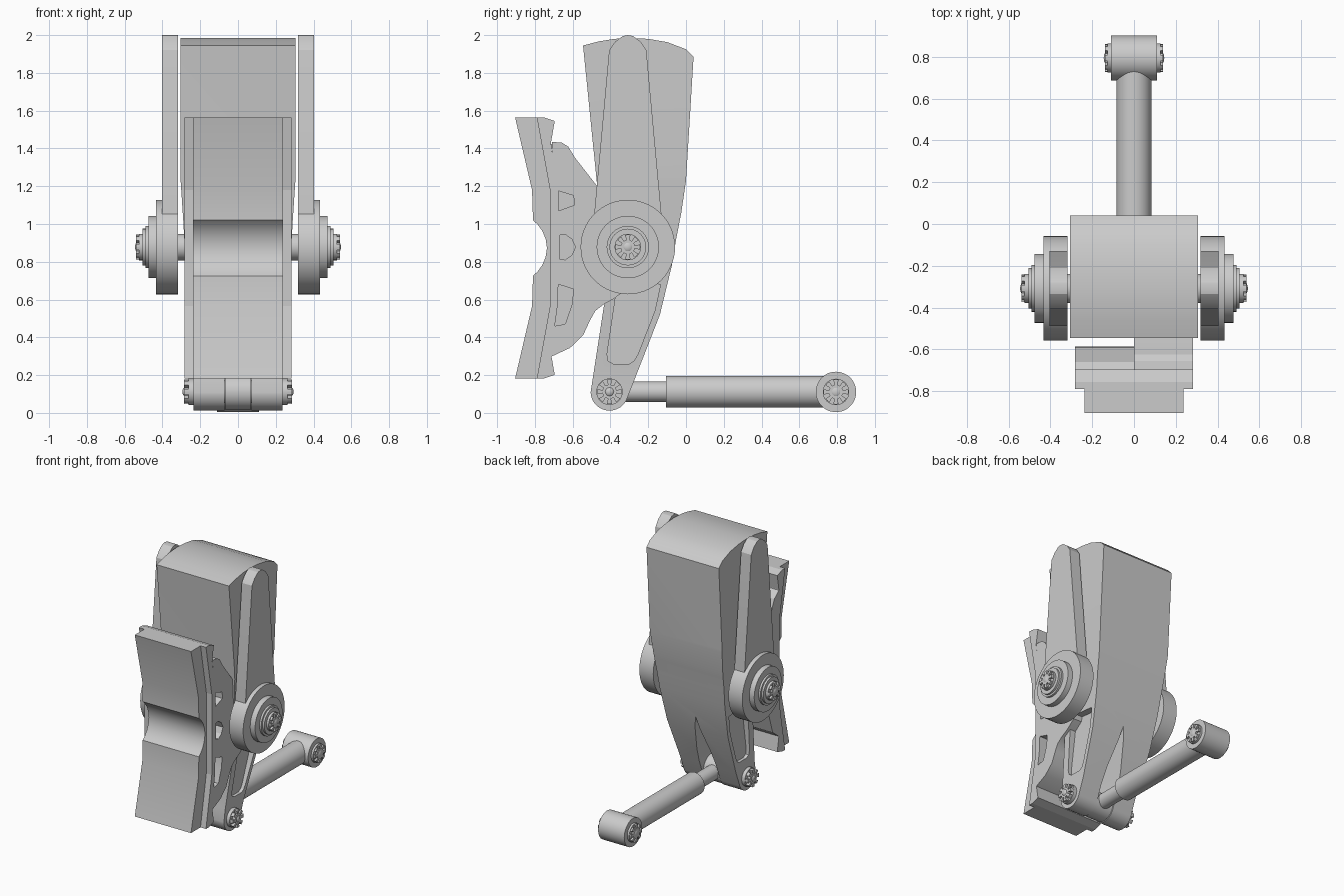
import bpy, bmesh
from math import sin, cos, pi, radians

if "Cube" in bpy.data.objects:
    bpy.data.objects.remove(bpy.data.objects["Cube"])


def finish(name, bm):
    bmesh.ops.recalc_face_normals(bm, faces=bm.faces)
    me = bpy.data.meshes.new(name)
    bm.to_mesh(me)
    bm.free()
    ob = bpy.data.objects.new(name, me)
    bpy.context.collection.objects.link(ob)
    return ob


def activate(ob):
    bpy.ops.object.select_all(action='DESELECT')
    ob.select_set(True)
    bpy.context.view_layer.objects.active = ob


def smooth(ob, angle=32):
    activate(ob)
    bpy.ops.object.shade_smooth_by_angle(angle=radians(angle))
    return ob


def prism(name, pts, a, b, axis='x'):
    """Extrude a (y,z) profile along x, or an (x,z) profile along y."""
    bm = bmesh.new()
    place = (lambda p, d: (d, p[0], p[1])) if axis == 'x' else (lambda p, d: (p[0], d, p[1]))
    f = bm.faces.new([bm.verts.new(place(p, a)) for p in pts])
    r = bmesh.ops.extrude_face_region(bm, geom=[f])
    vec = (b - a, 0, 0) if axis == 'x' else (0, b - a, 0)
    bmesh.ops.translate(bm, vec=vec, verts=[v for v in r['geom'] if isinstance(v, bmesh.types.BMVert)])
    return finish(name, bm)


def circle(cy, cz, r, n=40, a0=0, a1=2 * pi):
    return [(cy + r * cos(a0 + (a1 - a0) * i / n), cz + r * sin(a0 + (a1 - a0) * i / n)) for i in range(n)]


def disc(name, c, r, a, b, n=40):
    return smooth(prism(name, circle(c[0], c[1], r, n), a, b))


def boolean(ob, cutter, op='DIFFERENCE'):
    m = ob.modifiers.new('cut', 'BOOLEAN')
    m.operation, m.object, m.solver = op, cutter, 'EXACT'
    activate(ob)
    bpy.ops.object.modifier_apply(modifier=m.name)
    bpy.data.objects.remove(cutter)


def bolt(name, c, a, b):
    """Slotted nut with a domed pin in the middle, pointing from x=a to x=b."""
    d = b - a
    disc(name + "_base", c, .07, a, a + d * .45, 32)
    lobes = []
    for i in range(8):
        t = i * pi / 4
        for r, o in ((.038, -.2), (.066, -.22), (.066, 0), (.066, .22), (.038, .2)):
            lobes.append((c[0] + r * cos(t + o), c[1] + r * sin(t + o)))
    prism(name + "_nut", lobes, a, a + d * .85)
    bm = bmesh.new()
    bmesh.ops.create_uvsphere(bm, u_segments=16, v_segments=10, radius=1)
    bmesh.ops.scale(bm, vec=(abs(d) * .5, .032, .032), verts=bm.verts)
    bmesh.ops.translate(bm, vec=(a + d * .5, c[0], c[1]), verts=bm.verts)
    smooth(finish(name + "_pin", bm), 60)


MAIN, LOW, REAR = (-.308, .878), (-.405, .112), (.794, .111)

# Main lever: side profile intersected with the forked front silhouette
side = [(-.545, 1.945), (-.46, 1.967), (-.38, 1.98), (-.30, 1.985), (-.20, 1.98), (-.10, 1.963),
        (0, 1.925), (.04, 1.885), (0, 1.23), (-.025, 1.06), (-.053, .915), (-.075, .78), (-.138, .52)]
side += circle(*LOW, .1, 20, -.38, -pi - .12)
side += [(-.434, .57), (-.47, 1.2)]
lever = prism("main_lever", side, -.4, .4)
half = [(.072, -.1), (.235, -.1), (.235, .2), (.285, .93), (.29, 1.02), (.305, 1.25), (.305, 2.2)]
front = [(0, .62), (.06, .32), (.072, .2)] + half
front += [(-x, z) for x, z in reversed(front[1:])]
boolean(lever, prism("fork_shape", front, -1, 1, 'y'), 'INTERSECT')

# Shallow pockets in both faces of the lower fork legs
pocket = [(-.36, .70), (-.418, .31), (-.412, .275), (-.385, .26), (-.30, .26), (-.275, .275),
          (-.255, .31), (-.165, .54), (-.135, .68)]
for s in (-1, 1):
    boolean(lever, prism("pocket_cutter", pocket, s * .215, s * .4))
smooth(lever, 25)

# Hanger arms, stepped hubs and bolts on each side
arm = [(-.486, .878), (-.486, 1.05), (-.407, 1.92), (-.375, 1.965), (-.335, 1.995), (-.308, 2.0),
       (-.28, 1.995), (-.24, 1.965), (-.21, 1.92), (-.13, 1.05), (-.13, .878)]
for s, tag in ((-1, "left"), (1, "right")):
    smooth(prism(tag + "_hanger_arm", arm, s * .317, s * .403), 25)
    disc(tag + "_hub", MAIN, .25, s * .317, s * .434, 56)
    disc(tag + "_hub_step", MAIN, .165, s * .434, s * .475, 48)
    disc(tag + "_hub_collar", MAIN, .112, s * .475, s * .49)
    disc(tag + "_hub_cap", MAIN, .097, s * .49, s * .505)
    bolt(tag + "_main_bolt", MAIN, s * .505, s * .545)
    bolt(tag + "_fork_bolt", LOW, s * .235, s * .295)
    bolt(tag + "_rear_bolt", REAR, s * .11, s * .145)
disc("main_axle", MAIN, .07, -.5, .5)
disc("fork_pin", LOW, .06, -.24, .24)

# Actuator: rod, cylinder and eyes
disc("rod_eye", LOW, .095, -.07, .07)
disc("rear_eye", REAR, .107, -.11, .11, 48)
for name, r, y0, y1 in (("piston_rod", .055, -.40, -.09), ("piston_cylinder", .084, -.105, .76)):
    smooth(prism(name, circle(0, .112, r), y0, y1, 'y'))

# Friction pad with central groove (upper half mirrored about mid height)
MID = .873


def mirrored(upper):
    return upper + [(y, 2 * MID - z) for y, z in reversed(upper) if z > MID]


pad_front = mirrored([(-.905, 1.565), (-.815, 1.18), (-.81, 1.02), (-.785, .997), (-.76, .962),
                      (-.743, .92), (-.736, .873)])
pad_back = mirrored([(-.785, 1.565), (-.715, 1.18)])
smooth(prism("friction_pad", pad_front + pad_back[::-1], -.237, .237), 30)

# Backing plate
plate_back = mirrored([(-.755, 1.565), (-.695, 1.545), (-.715, 1.43), (-.68, 1.18)])
plate_front = mirrored([(-.79, 1.565), (-.72, 1.18)])
prism("backing_plate", plate_front + plate_back[::-1], -.283, .283)

# Pad holder: full bracket on the right half, slim frame on the left half
bracket = [(-.71, 1.435), (-.656, 1.43), (-.624, 1.41), (-.587, 1.35), (-.47, 1.2), (-.32, 1.05),
           (-.25, .878), (-.31, .66), (-.38, .605), (-.435, .575), (-.48, .54), (-.508, .49),
           (-.545, .41), (-.614, .344), (-.73, .29), (-.70, .58), (-.70, 1.18)]
holder = prism("pad_holder", bracket, 0, .283)
frame = [(-.72, 1.43), (-.66, 1.38), (-.59, 1.22), (-.585, .878), (-.59, .53), (-.64, .37),
         (-.73, .3), (-.70, .58), (-.70, 1.18)]
prism("pad_holder_frame", frame, -.225, .01)
prism("pad_holder_left_rim", frame, -.283, -.225)

# Windows in the bracket
windows = [
    [(-.675, 1.175), (-.595, 1.15), (-.592, 1.10), (-.675, 1.07)],
    [(-.675, .68), (-.595, .655), (-.605, .57), (-.64, .47), (-.695, .46)],
    [(-.67, .94), (-.64, .945), (-.605, .92), (-.585, .878), (-.605, .835), (-.64, .81), (-.67, .815)],
]
for w in windows:
    boolean(holder, prism("window_cutter", w, .15, .4))
smooth(holder, 25)
